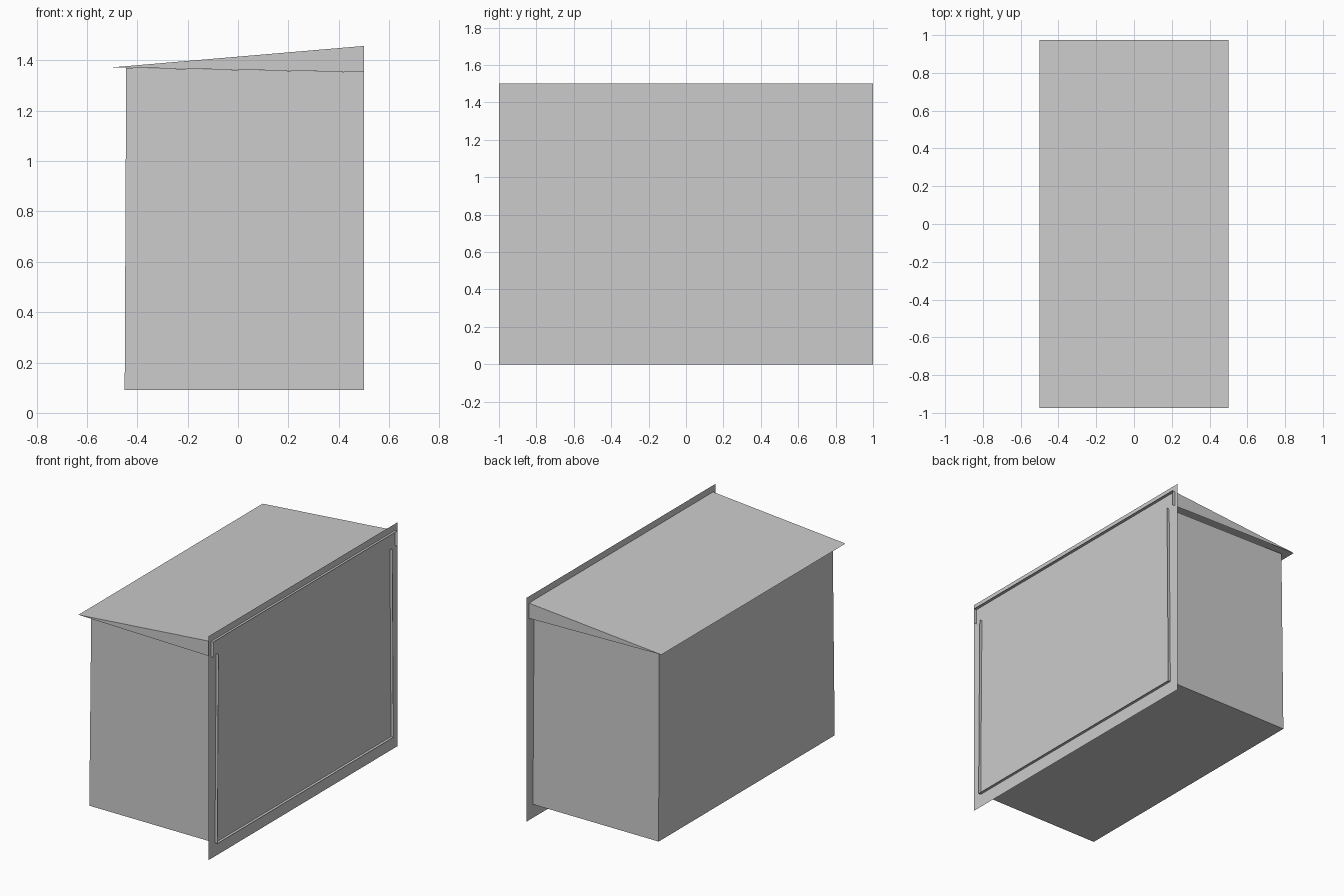
import bpy

cube = bpy.data.objects.get("Cube")
if cube:
    bpy.data.objects.remove(cube, do_unlink=True)

grey = bpy.data.materials.new("plain_grey")
grey.use_nodes = True
colour = (0.6, 0.6, 0.6, 1)
grey.diffuse_color = colour
grey.node_tree.nodes["Principled BSDF"].inputs["Base Color"].default_value = colour


def sheet(name, verts, faces):
    """Flat-shaded object made of thin sheets."""
    mesh = bpy.data.meshes.new(name)
    mesh.from_pydata(verts, [], faces)
    mesh.materials.append(grey)
    obj = bpy.data.objects.new(name, mesh)
    bpy.context.collection.objects.link(obj)
    return obj


def mirrored(points):
    """Repeat each (x, y, z) point on the front and the back."""
    return [(x, side * y, z) for side in (-1, 1) for x, y, z in points]


RIM = 0.5        # open ends stand slightly proud of the panel
PANEL = 0.482

# Large flat mounting panel
sheet("mounting_panel",
      [(PANEL, -1, 0), (PANEL, 1, 0), (PANEL, 1, 1.5), (PANEL, -1, 1.5)],
      [(0, 1, 2, 3)])

# Slightly tapered body, open towards the panel and under the roof
sheet("body",
      mirrored([(-0.45, 0.932, 0.09), (RIM, 0.932, 0.09),
                (RIM, 0.92, 1.353), (-0.444, 0.92, 1.37)]),
      [(0, 1, 2, 3),      # front
       (5, 4, 7, 6),      # back
       (4, 0, 3, 7),      # outer wall
       (0, 4, 5, 1)])     # floor

# Sloping roof with wedge-shaped cheeks, open below
sheet("sloping_roof",
      mirrored([(-0.5, 0.975, 1.372), (RIM, 0.975, 1.353),
                (RIM, 0.975, 1.457)]),
      [(0, 1, 2),         # front cheek
       (4, 3, 5),         # back cheek
       (0, 2, 5, 3)])     # top
